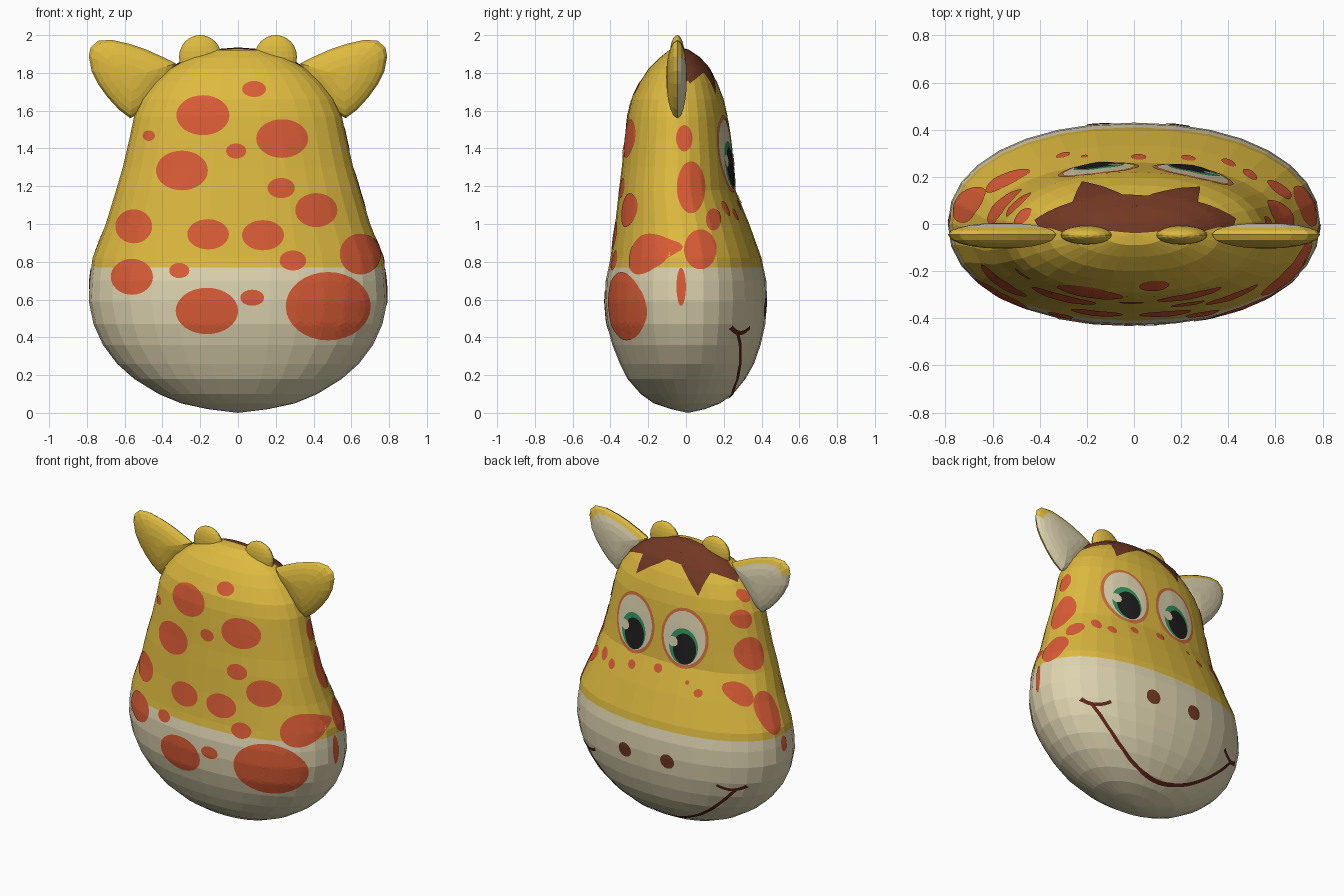
import bpy, bmesh, math
from mathutils import Vector
from mathutils.bvhtree import BVHTree

if "Cube" in bpy.data.objects:
    bpy.data.objects.remove(bpy.data.objects["Cube"])


def srgb(r, g, b):
    return tuple(((c + 0.055) / 1.055) ** 2.4 for c in (r, g, b)) + (1,)


def material(name, *rgb):
    m = bpy.data.materials.new(name)
    m.diffuse_color = srgb(*rgb)
    m.use_nodes = True
    m.node_tree.nodes["Principled BSDF"].inputs["Base Color"].default_value = m.diffuse_color
    return m


YELLOW = material("yellow", 0.87, 0.73, 0.25)
CREAM = material("cream", 0.87, 0.83, 0.69)
RED = material("spot_red", 0.85, 0.36, 0.21)
ORANGE = material("eye_rim_orange", 0.82, 0.44, 0.24)
BROWN = material("fringe_brown", 0.45, 0.22, 0.14)
DARK = material("mouth_brown", 0.37, 0.15, 0.10)
GREEN = material("iris_green", 0.20, 0.58, 0.37)
BLACK = material("pupil_black", 0.12, 0.12, 0.12)


def finish(bm, name, *mats):
    me = bpy.data.meshes.new(name)
    bm.to_mesh(me)
    bm.free()
    for m in mats:
        me.materials.append(m)
    ob = bpy.data.objects.new(name, me)
    bpy.context.collection.objects.link(ob)
    return ob


# head: lofted rings (z, half width, back y, face y)
RINGS = [(0.02, 0.16, -0.08, 0.10), (0.05, 0.30, -0.17, 0.18), (0.10, 0.42, -0.24, 0.25),
         (0.18, 0.55, -0.31, 0.315), (0.26, 0.64, -0.35, 0.36), (0.36, 0.715, -0.39, 0.395),
         (0.47, 0.765, -0.42, 0.42), (0.59, 0.79, -0.43, 0.43), (0.70, 0.785, -0.425, 0.425),
         (0.77, 0.777, -0.41, 0.41), (0.82, 0.77, -0.40, 0.40), (1.0, 0.70, -0.375, 0.335),
         (1.18, 0.645, -0.355, 0.262), (1.3, 0.61, -0.34, 0.25), (1.45, 0.575, -0.325, 0.235),
         (1.57, 0.55, -0.31, 0.22), (1.66, 0.51, -0.29, 0.20), (1.75, 0.44, -0.245, 0.165),
         (1.82, 0.365, -0.20, 0.125), (1.88, 0.26, -0.14, 0.07), (1.92, 0.13, -0.09, 0.01)]
SEG = 32
bm = bmesh.new()
loops = []
for z, a, yb, yf in RINGS:
    loop = []
    for i in range(SEG):
        c, s = math.cos(2 * math.pi * i / SEG), math.sin(2 * math.pi * i / SEG)
        e = 2 / 2.15
        x = a * math.copysign(abs(c) ** e, c)
        y = (yf + yb) / 2 + (yf - yb) / 2 * math.copysign(abs(s) ** e, s)
        loop.append(bm.verts.new((x, y, z)))
    loops.append(loop)
for lo, hi in zip(loops, loops[1:]):
    for i in range(SEG):
        j = (i + 1) % SEG
        bm.faces.new((lo[i], lo[j], hi[j], hi[i]))
for loop, apex in ((loops[0][::-1], (0, 0.01, 0.0)), (loops[-1], (0, -0.04, 1.93))):
    top = bm.verts.new(apex)
    for i in range(SEG):
        bm.faces.new((loop[i], loop[(i + 1) % SEG], top))
for f in bm.faces:  # cream muzzle below, yellow above
    f.material_index = 1 if f.calc_center_median().z < 0.77 else 0
bm.normal_update()
surface = BVHTree.FromBMesh(bm)
finish(bm, "head", YELLOW, CREAM)

# thin painted plates that hug the head
BACK, FACE = Vector((0, 1, 0)), Vector((0, -1, 0))
RIGHT, LEFT = Vector((-1, 0, 0)), Vector((1, 0, 0))


def drop(p, d, lift):
    hit, n, _, _ = surface.ray_cast(p - d * 3, d)
    if hit is None:
        hit, n, _, _ = surface.find_nearest(p)
    return hit + n * lift, n


def add_face(bm, verts, n):
    f = bm.faces.new(verts)
    f.normal_update()
    if f.normal.dot(n) < 0:
        f.normal_flip()


def patch(bm, centre, outline, d, lift, rings=6):
    """Star-shaped plate, projected on the head along d."""
    centre = Vector(centre)
    co, n = drop(centre, d, lift)
    mid, prev, k = bm.verts.new(co), None, len(outline)
    for r in range(1, rings + 1):
        row = [drop(centre.lerp(p, r / rings), d, lift) for p in outline]
        vs = [bm.verts.new(q[0]) for q in row]
        for i in range(k):
            j = (i + 1) % k
            if prev:
                add_face(bm, (prev[i], vs[i], vs[j], prev[j]), row[i][1])
            else:
                add_face(bm, (mid, vs[i], vs[j]), n)
        prev = vs


def oval(bm, u, z, ru, rz, d, lift=0.004, tilt=0.0):
    """Oval seen along d; u is x for back/face and y for the sides."""
    t = Vector((1, 0, 0)) if abs(d.y) > 0.5 else Vector((0, 1, 0))
    c = t * u + Vector((0, 0, z))
    pts = []
    for i in range(32):
        a = 2 * math.pi * i / 32
        p, q = ru * math.cos(a), rz * math.sin(a)
        pts.append(c + t * (p + q * tilt) + Vector((0, 0, q)))
    patch(bm, c, pts, d, lift, 8 if max(ru, rz) > 0.1 else 4)


def ovals(name, mat, d, items, lift=0.004):
    bm = bmesh.new()
    for it in items:
        oval(bm, *it, d, lift)
    finish(bm, name, mat)


# spots
ovals("back_spots", RED, BACK, [
    (-0.185, 1.575, 0.14, 0.105), (0.085, 1.713, 0.063, 0.042), (0.233, 1.452, 0.137, 0.102),
    (-0.47, 1.467, 0.032, 0.028), (-0.01, 1.386, 0.053, 0.04), (-0.296, 1.283, 0.137, 0.105),
    (0.228, 1.19, 0.072, 0.053), (0.413, 1.073, 0.111, 0.09), (-0.55, 0.987, 0.097, 0.09),
    (-0.158, 0.945, 0.11, 0.08), (0.132, 0.94, 0.111, 0.08), (0.29, 0.806, 0.07, 0.053),
    (0.645, 0.84, 0.108, 0.108), (-0.56, 0.72, 0.111, 0.095), (-0.31, 0.753, 0.053, 0.04),
    (-0.164, 0.54, 0.165, 0.122), (0.075, 0.61, 0.063, 0.042), (0.476, 0.565, 0.224, 0.18)])
ovals("right_spots", RED, RIGHT, [
    (-0.01, 1.453, 0.042, 0.07), (0.026, 1.193, 0.074, 0.138), (0.143, 1.023, 0.04, 0.058),
    (0.075, 0.865, 0.085, 0.105), (-0.025, 0.668, 0.025, 0.1)])
ovals("left_spots", RED, LEFT, [
    (0.03, 1.68, 0.035, 0.04), (0.08, 1.54, 0.05, 0.062), (0.07, 1.31, 0.075, 0.11),
    (0.18, 1.06, 0.05, 0.075), (0.08, 0.93, 0.075, 0.14), (0.02, 0.71, 0.025, 0.055)])
ovals("cheek_freckles", RED, FACE, [
    (0.40, 1.05, 0.03, 0.03), (0.23, 1.10, 0.03, 0.028), (0.02, 1.13, 0.032, 0.028),
    (-0.21, 1.09, 0.015, 0.014), (-0.30, 1.04, 0.03, 0.025), (0.49, 1.08, 0.03, 0.04)])

# eyes, layered from rim to highlight
EYES = (-0.15, 0.25)
ovals("eye_rims", ORANGE, FACE, [(x, 1.37, 0.172, 0.205) for x in EYES], 0.003)
ovals("eye_whites", CREAM, FACE, [(x, 1.372, 0.152, 0.183) for x in EYES], 0.005)
ovals("irises", GREEN, FACE, [(x, 1.315, 0.105, 0.123) for x in EYES], 0.0068)
ovals("pupils", BLACK, FACE, [(x - 0.01, 1.30, 0.085, 0.105) for x in EYES], 0.0083)
ovals("eye_highlights", CREAM, FACE, [(x + 0.075, 1.335, 0.036, 0.034) for x in EYES], 0.0098)

# nostrils
ovals("nostrils", BROWN, FACE, [(0.187, 0.56, 0.052, 0.05), (-0.148, 0.565, 0.052, 0.05)])


# smile with a curved tick at each end
def stroke(bm, pts, half):
    prev = None
    for i, p in enumerate(pts):
        t = (pts[min(i + 1, len(pts) - 1)] - pts[max(i - 1, 0)]).normalized()
        side = Vector((-t.z, 0, t.x)) * half
        ends = [drop(p + side * s, FACE, 0.005) for s in (-1, 0, 1)]
        row = [bm.verts.new(e[0]) for e in ends]
        if prev:
            for k in (0, 1):
                add_face(bm, (prev[k], prev[k + 1], row[k + 1], row[k]), ends[1][1])
        prev = row


bm = bmesh.new()
stroke(bm, [Vector((0.58 * k / 40, 0, 0.085 + 0.34 * (k / 40) ** 2)) for k in range(-40, 41)], 0.009)
for s in (-1, 1):
    stroke(bm, [Vector((s * (0.56 + 0.085 * k / 8), 0, 0.425 + 0.03 * (k / 8) ** 2))
                for k in range(-8, 9)], 0.011)
finish(bm, "smile", DARK)

# jagged hair fringe on the crown
ZIG = [(-0.27, -0.04, 1.88), (-0.40, 0.0, 1.80), (-0.42, 0.06, 1.80), (-0.26, 0.10, 1.82),
       (-0.22, 0.19, 1.68), (-0.12, 0.16, 1.77), (-0.05, 0.13, 1.83), (0.06, 0.12, 1.83),
       (0.12, 0.145, 1.80), (0.28, 0.18, 1.71), (0.27, 0.10, 1.81), (0.43, 0.05, 1.77),
       (0.42, 0.01, 1.79), (0.25, -0.04, 1.89), (0, -0.04, 1.93)]
edge = []
for p, q in zip(ZIG, ZIG[1:] + ZIG[:1]):
    edge += [Vector(p).lerp(Vector(q), k / 6) for k in range(6)]
bm = bmesh.new()
patch(bm, (0, 0.05, 1.87), edge, Vector((0, -1, -1)).normalized(), 0.005, 14)
finish(bm, "fringe", BROWN)

# ears: flattened domes with a cream inside, mirrored
EAR = [(0.33, 1.85), (0.40, 1.885), (0.49, 1.925), (0.58, 1.955), (0.67, 1.975), (0.74, 1.97),
       (0.78, 1.935), (0.79, 1.89), (0.775, 1.81), (0.74, 1.74), (0.69, 1.67), (0.63, 1.605),
       (0.57, 1.56), (0.50, 1.60), (0.42, 1.70), (0.35, 1.79)]
CX, CZ = 0.56, 1.78
for side, name in ((1, "right_ear"), (-1, "left_ear")):
    bm = bmesh.new()
    rim = [bm.verts.new((side * x, -0.045, z)) for x, z in EAR]
    n = len(EAR)
    for depth in (-0.06, 0.05):
        prev = rim
        for t in (0.93, 0.8, 0.6, 0.35, 0):
            y = -0.045 + depth * math.sqrt(1 - t * t)
            if t:
                row = [bm.verts.new((side * (CX + (x - CX) * t), y, CZ + (z - CZ) * t)) for x, z in EAR]
            else:
                row = [bm.verts.new((side * CX, y, CZ))] * n
            for i in range(n):
                j = (i + 1) % n
                f = bm.faces.new((prev[i], prev[j], row[j], row[i]) if t else (prev[i], prev[j], row[i]))
                c = f.calc_center_median()
                above = c.z - CZ > 0.55 * (abs(c.x) - CX)
                f.material_index = int(depth > 0 and (t < 0.7 or not above))
            prev = row
    bmesh.ops.recalc_face_normals(bm, faces=bm.faces)
    finish(bm, name, YELLOW, CREAM)

# horn stubs
for side, name in ((1, "right_horn"), (-1, "left_horn")):
    bm = bmesh.new()
    bmesh.ops.create_uvsphere(bm, u_segments=20, v_segments=12, radius=1)
    for v in bm.verts:
        v.co = Vector((side * 0.2 + v.co.x * 0.112, -0.047 + v.co.y * 0.04, 1.885 + v.co.z * 0.115))
    finish(bm, name, YELLOW)
